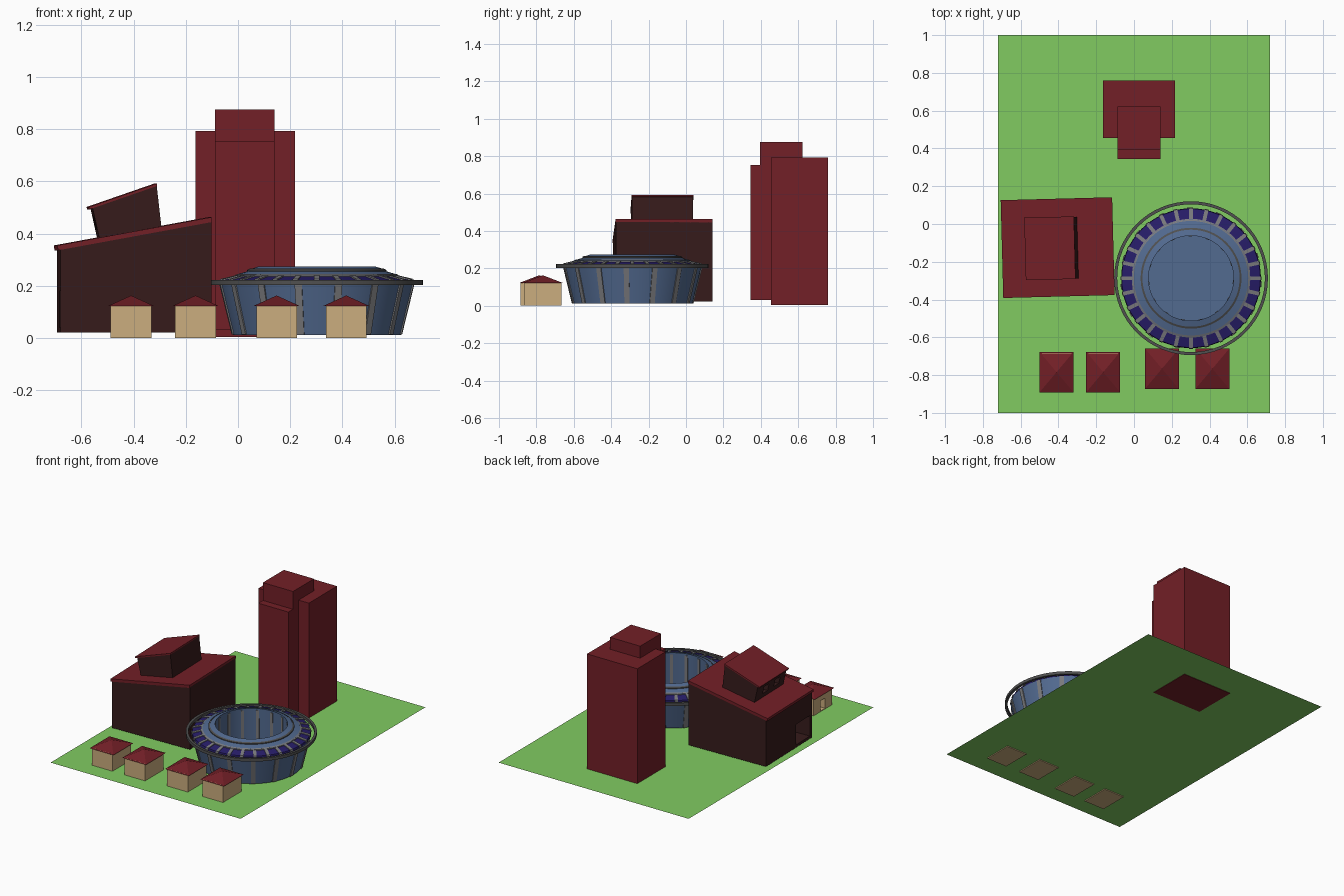
import bpy, bmesh
from math import sin, cos, pi, radians
from mathutils import Matrix

if "Cube" in bpy.data.objects:
    bpy.data.objects.remove(bpy.data.objects["Cube"])


def mat(name, r, g, b):
    m = bpy.data.materials.new(name)
    m.diffuse_color = (r, g, b, 1)
    m.use_nodes = True
    m.node_tree.nodes["Principled BSDF"].inputs["Base Color"].default_value = m.diffuse_color
    return m


GREEN = mat("grass", .22, .6, .12)
RED = mat("red", .17, .014, .02)
BROWN = mat("dark_brown", .037, .011, .011)
TAN = mat("tan", .6, .42, .21)
BLUE = mat("blue", .085, .145, .28)
PURPLE = mat("purple", .02, .012, .14)
GREY = mat("grey", .2, .2, .21)
DARK = mat("dark_grey", .08, .08, .08)


def make(name, bm, material, loc=(0, 0, 0), rot=0, smooth=False):
    bmesh.ops.recalc_face_normals(bm, faces=bm.faces)
    me = bpy.data.meshes.new(name)
    bm.to_mesh(me)
    bm.free()
    ob = bpy.data.objects.new(name, me)
    bpy.context.collection.objects.link(ob)
    ob.location = loc
    ob.rotation_euler.z = rot
    if material:
        me.materials.append(material)
    if smooth:
        bpy.ops.object.select_all(action='DESELECT')
        ob.select_set(True)
        bpy.context.view_layer.objects.active = ob
        bpy.ops.object.shade_smooth_by_angle(angle=radians(25))
    return ob


def add_prism(bm, profile, y0, y1, matrix=Matrix()):
    """Extrude an x-z profile along y."""
    a = [bm.verts.new(matrix @ Matrix.Translation((x, y0, z)).translation) for x, z in profile]
    b = [bm.verts.new(matrix @ Matrix.Translation((x, y1, z)).translation) for x, z in profile]
    bm.faces.new(a)
    bm.faces.new(b[::-1])
    n = len(a)
    for i in range(n):
        j = (i + 1) % n
        bm.faces.new((a[i], b[i], b[j], a[j]))


def prism(name, profile, y0, y1, material, loc=(0, 0, 0), rot=0):
    bm = bmesh.new()
    add_prism(bm, profile, y0, y1)
    return make(name, bm, material, loc, rot)


def box(name, x0, x1, y0, y1, z0, z1, material, loc=(0, 0, 0), rot=0):
    return prism(name, [(x0, z0), (x1, z0), (x1, z1), (x0, z1)], y0, y1, material, loc, rot)


def carve(ob, x0, x1, y0, y1, z0, z1):
    """Cut a box-shaped opening, given in the object's local frame."""
    cutter = box("cutter", x0, x1, y0, y1, z0, z1, None, ob.location, ob.rotation_euler.z)
    cutter.hide_render = True
    mod = ob.modifiers.new("opening", 'BOOLEAN')
    mod.object = cutter
    mod.operation = 'DIFFERENCE'
    mod.solver = 'EXACT'
    bpy.context.view_layer.objects.active = ob
    bpy.ops.object.modifier_apply(modifier=mod.name)
    bpy.data.objects.remove(cutter, do_unlink=True)


# ground sheet
bm = bmesh.new()
bm.faces.new([bm.verts.new(p) for p in
              ((-.72, -1, .006), (.72, -1, .006), (.72, 1, .006), (-.72, 1, .006))])
make("ground", bm, GREEN)

# tower: main block, front column and crown
box("tower_main", -.163, .218, .455, .76, .003, .793, RED)
box("tower_front_column", -.088, .14, .345, .46, .03, .753, RED)
box("tower_crown", -.088, .14, .395, .622, .753, .875, RED)

# hall with a sloping roof, turned slightly
HALL, TURN = (-.40, -.125, 0), radians(1.5)
hall = prism("hall_walls", [(-.287, .022), (.291, .022), (.291, .448), (-.287, .342)],
             -.258, .258, BROWN, HALL, TURN)
carve(hall, -.4, -.12, -.235, -.08, .04, .18)
prism("hall_roof", [(-.297, .336), (.291, .444), (.291, .463), (-.299, .355)],
      -.259, .259, RED, HALL, TURN)

# leaning roof cabin with two side windows
cabin = prism("cabin_walls", [(-.131, .36), (.105, .40), (.084, .585), (-.162, .499)],
              -.165, .16, BROWN, HALL, TURN)
for y in (.05, -.075):
    carve(cabin, -.25, -.11, y - .028, y + .028, .415, .465)
prism("cabin_roof", [(-.174, .493), (.086, .583), (.086, .593), (-.177, .502)],
      -.168, .163, RED, HALL, TURN)

# four cottages: walls with a side door, and a pyramid roof
for i, (x, y) in enumerate([(-.41, -.784), (-.163, -.784), (.148, -.766), (.415, -.766)]):
    walls = box(f"cottage_walls_{i}", -.078, .078, -.1, .1, 0, .125, TAN, (x, y, 0))
    carve(walls, -.1, -.03, -.025, .025, .01, .08)
    bm = bmesh.new()
    base = [bm.verts.new((sx * .09, sy * .107, .122))
            for sx, sy in ((-1, -1), (1, -1), (1, 1), (-1, 1))]
    apex = bm.verts.new((0, 0, .163))
    bm.faces.new(base[::-1])
    for k in range(4):
        bm.faces.new((base[k], base[(k + 1) % 4], apex))
    make(f"cottage_roof_{i}", bm, RED, (x, y, 0))

# stadium
STADIUM = (.302, -.287, 0)
SEG = 64


def revolve(name, profile, material, closed=False):
    """Spin an r-z profile; radius 0 makes a pole."""
    bm = bmesh.new()
    rings = []
    for r, z in profile:
        if r == 0:
            rings.append([bm.verts.new((0, 0, z))] * SEG)
        else:
            rings.append([bm.verts.new((r * cos(2 * pi * i / SEG), r * sin(2 * pi * i / SEG), z))
                          for i in range(SEG)])
    pairs = list(zip(rings, rings[1:])) + ([(rings[-1], rings[0])] if closed else [])
    for a, b in pairs:
        for i in range(SEG):
            j = (i + 1) % SEG
            bm.faces.new(list(dict.fromkeys((a[i], a[j], b[j], b[i]))))
    return make(name, bm, material, STADIUM, smooth=True)


def radial(name, profile, width, count, start, material):
    """Repeat a thin r-z profile around the stadium axis."""
    bm = bmesh.new()
    for i in range(count):
        turn = Matrix.Rotation(start + 2 * pi * i / count, 4, 'Z')
        for_profile = [(r, z) for r, z in profile]
        bm_add(bm, for_profile, width, turn)
    return make(name, bm, material, STADIUM)


def bm_add(bm, profile, width, turn):
    def at(x, y, z):
        return bm.verts.new((turn @ Matrix.Translation((x, y, z))).translation)
    a = [at(r, -width / 2, z) for r, z in profile]
    b = [at(r, width / 2, z) for r, z in profile]
    bm.faces.new(a)
    bm.faces.new(b[::-1])
    for i in range(len(a)):
        j = (i + 1) % len(a)
        bm.faces.new((a[i], b[i], b[j], a[j]))


revolve("stadium_shell", [(0, .012), (.322, .012), (.37, .208)], BLUE)
revolve("stadium_band", [(.37, .208), (.367, .222), (.31, .236)], PURPLE)
revolve("stadium_canopy", [(.31, .236), (.31, .243), (.265, .256), (.262, .262), (.225, .274)], BLUE)
revolve("stadium_bowl", [(.225, .274), (.23, .03), (0, .03)], BLUE)
revolve("stadium_canopy_trim", [(.257, .258), (.267, .254), (.267, .261), (.257, .266)], DARK, True)
revolve("stadium_inner_trim", [(.303, .238), (.314, .235), (.314, .241), (.303, .246)], GREY, True)
revolve("stadium_outer_ring", [(.391, .203), (.407, .203), (.407, .223), (.391, .223)], DARK, True)
radial("stadium_ribs", [(.31, .013), (.327, .013), (.375, .208), (.36, .208)],
       .028, 15, radians(-101), GREY)
radial("stadium_band_fins", [(.31, .23), (.365, .212), (.374, .212), (.371, .226), (.31, .241)],
       .02, 28, 0, GREY)
radial("stadium_bowl_ribs", [(.222, .262), (.232, .262), (.235, .032), (.225, .032)],
       .02, 15, radians(-101), GREY)
